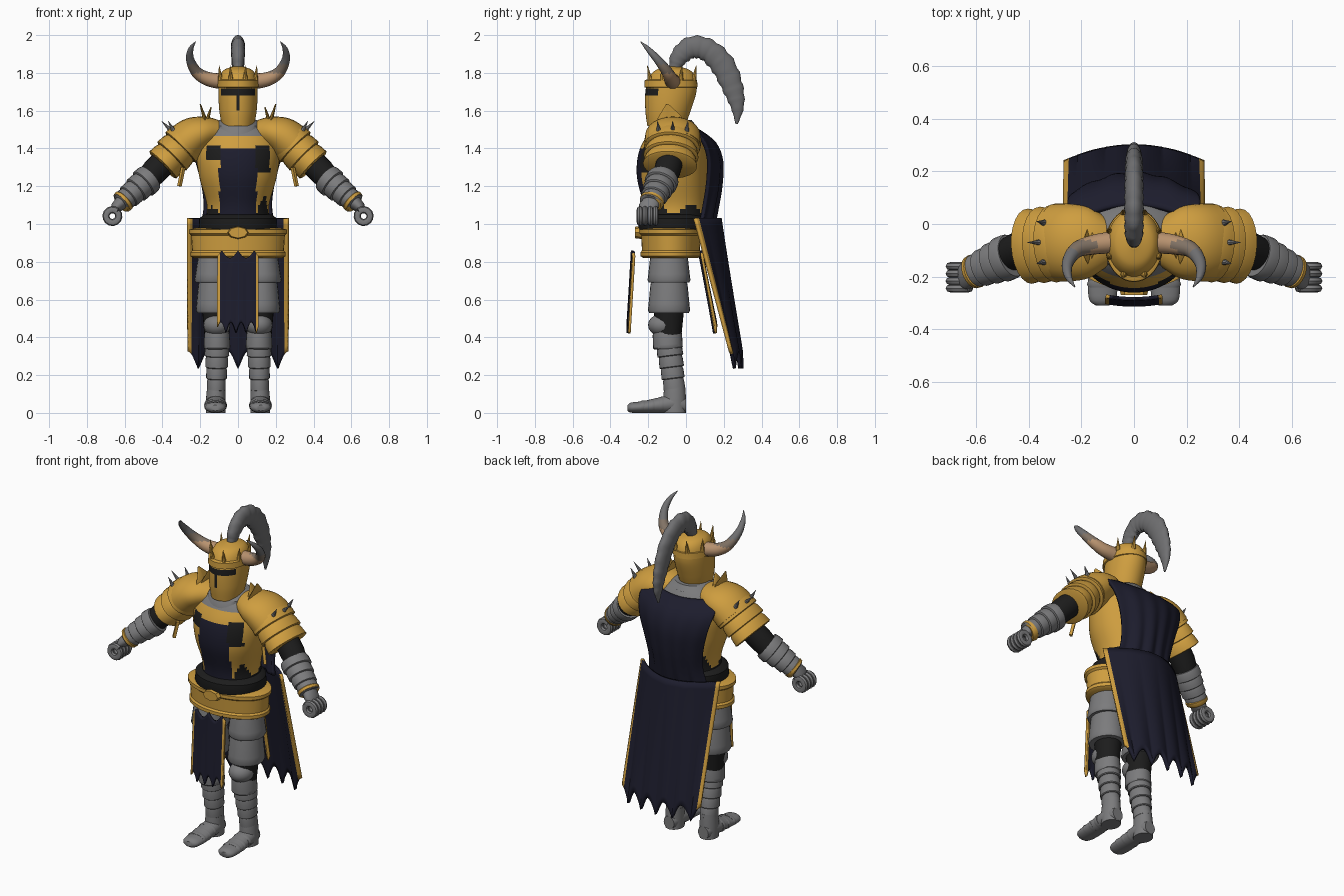
import bpy, bmesh
from math import sin, cos, pi
from mathutils import Vector

if "Cube" in bpy.data.objects:
    bpy.data.objects.remove(bpy.data.objects["Cube"])


def material(name, *rgb):
    m = bpy.data.materials.new(name)
    m.use_nodes = True
    m.diffuse_color = (*rgb, 1)
    m.node_tree.nodes["Principled BSDF"].inputs["Base Color"].default_value = (*rgb, 1)
    return m


GOLD = material("gold", .62, .34, .05)
STEEL = material("steel grey", .2, .2, .205)
NAVY = material("navy cloth", .012, .012, .026)
BLACK = material("black leather", .012, .012, .012)
TAN = material("horn tan", .48, .29, .16)
MID = material("horn brown grey", .22, .17, .13)
PLUME = material("plume grey", .16, .16, .165)


def spline(pts, k=6):
    """Catmull-Rom through tuples of any length."""
    out = []
    for i in range(len(pts) - 1):
        p = [pts[max(0, min(len(pts) - 1, i + d))] for d in (-1, 0, 1, 2)]
        for s in range(k):
            t = s / k
            out.append(tuple(b + t / 2 * (c - a + t * (2*a - 5*b + 4*c - d + t * (3*(b - c) + d - a)))
                             for a, b, c, d in zip(*p)))
    return out + [pts[-1]]


def finish(name, bm, mats, rule=None, pair=False, thickness=0):
    """Turn the bmesh into one object, or into a left and right pair."""
    mats = mats if isinstance(mats, list) else [mats]
    bmesh.ops.recalc_face_normals(bm, faces=bm.faces)
    if rule:
        for f in bm.faces:
            f.material_index = mats.index(rule(f.calc_center_median()))
    for prefix in (("left_", "right_") if pair else ("",)):
        me = bpy.data.meshes.new(prefix + name)
        if prefix == "right_":
            bmesh.ops.scale(bm, vec=(-1, 1, 1), verts=bm.verts)
            bmesh.ops.reverse_faces(bm, faces=bm.faces)
        bm.to_mesh(me)
        for m in mats:
            me.materials.append(m)
        me.shade_smooth()
        me.set_sharp_from_angle(angle=.7)
        ob = bpy.data.objects.new(prefix + name, me)
        bpy.context.scene.collection.objects.link(ob)
        if thickness:
            mod = ob.modifiers.new("thickness", "SOLIDIFY")
            mod.thickness, mod.offset = thickness, 0
    bm.free()


def tube(name, pts, mats, side=(1, 0, 0), axis=None, n=24, rule=None, pair=False):
    """Skin elliptical rings (x, y, z, half along side, half across)."""
    bm, rings = bmesh.new(), []
    pos = [Vector(p[:3]) for p in pts]
    for i, p in enumerate(pts):
        t = Vector(axis) if axis else pos[min(i + 1, len(pos) - 1)] - pos[max(i - 1, 0)]
        t.normalize()
        u = Vector(side)
        u = (u - t * u.dot(t)).normalized()
        v = t.cross(u)
        rings.append([bm.verts.new(pos[i] + u * p[3] * cos(2*pi*j/n) + v * p[4] * sin(2*pi*j/n))
                      for j in range(n)])
    for a, b in zip(rings, rings[1:]):
        for j in range(n):
            bm.faces.new((a[j], a[(j + 1) % n], b[(j + 1) % n], b[j]))
    bm.faces.new(rings[0][::-1])
    bm.faces.new(rings[-1])
    finish(name, bm, mats, rule, pair)


def plates(name, start, end, count, mat, side=(1, 0, 0), pair=True):
    """Overlapping armour bands between two elliptical rings."""
    def mix(t, s):
        p = [a + (b - a) * t for a, b in zip(start, end)]
        return (*p[:3], p[3] * s, p[4] * s)
    pts = []
    for i in range(count):
        pts += [mix((i + d) / count, s) for d, s in ((0, .9), (.25, .97), (.75, 1.02), (.93, 1.04), (1, .97))]
    axis = [b - a for a, b in zip(start[:3], end[:3])]
    tube(name, pts, mat, side, axis, pair=pair)


def spike(name, base, tip, r, mat, pair=False, n=8):
    tube(name, [(*base, r, r), (*tip, .001, .001)], mat, (0, 1, 0), n=n, pair=pair)


def sheet(name, func, mats, rule=None, nu=60, nv=20, thickness=.014):
    bm = bmesh.new()
    g = [[bm.verts.new(func(2 * i / nu - 1, j / nv)) for i in range(nu + 1)] for j in range(nv + 1)]
    for a, b in zip(g, g[1:]):
        for i in range(nu):
            bm.faces.new((a[i], a[i + 1], b[i + 1], b[i]))
    finish(name, bm, mats, rule, thickness=thickness)


UP = (0, 0, 1)


# Torso with painted tabard, chest band and leather patches
def torso_rule(c):
    x, front = abs(c.x), c.y < -.1
    if c.z > 1.46:
        return STEEL if x < .14 else BLACK
    if front and x < .098:
        return NAVY if c.z < 1.39 else GOLD
    if c.z < 1.1 + .05 * sin(c.x * 40 + c.y * 25):
        return BLACK
    if front and x < .17 and c.z > 1.33 - .06 * (c.x > 0) and c.z < 1.41:
        return BLACK
    return GOLD


tube("torso", spline([(0, -.06, 1, .175, .16), (0, -.06, 1.1, .165, .165), (0, -.075, 1.25, .205, .185),
                      (0, -.07, 1.38, .22, .18), (0, -.06, 1.48, .19, .14), (0, -.06, 1.55, .1, .09)]),
     [GOLD, NAVY, STEEL, BLACK], axis=UP, n=72, rule=torso_rule)
tube("gorget", [(0, -.075, 1.44, .14, .135), (0, -.07, 1.52, .13, .125), (0, -.07, 1.55, .09, .09)],
     STEEL, axis=UP, n=32)

# Belts and buckle
tube("leather_belt", [(0, -.07, z, r, r - .025) for z, r in ((.96, .2), (.98, .208), (1.03, .205), (1.05, .18))],
     BLACK, axis=UP, n=40)
tube("gold_girdle", [(0, -.08, z, r, r - .09) for z, r in
                     ((.82, .235), (.83, .252), (.85, .252), (.86, .243), (.94, .248), (.95, .26), (.97, .26), (.98, .22))],
     GOLD, axis=UP, n=40)
tube("buckle", [(0, -.27, .955, .05, .03), (0, -.23, .955, .06, .035)], GOLD, axis=(0, 1, 0), n=8)


# Helmet with sight slits, brow band and crown points
def helmet_rule(c):
    sight = 1.685 < c.z < 1.718 and abs(c.x) < .088
    breath = 1.6 < c.z < 1.69 and abs(c.x) < .011
    return BLACK if c.y < -.1 and (sight or breath) else GOLD


tube("helmet", spline([(0, -.105, 1.52, .085, .1), (0, -.095, 1.6, .099, .12), (0, -.08, 1.7, .104, .135),
                       (0, -.073, 1.77, .1, .125), (0, -.07, 1.815, .075, .09), (0, -.07, 1.835, .02, .025)], 10),
     [GOLD, BLACK], axis=UP, n=72, rule=helmet_rule)
tube("brow_band", [(0, -.08, z, r, r + .03) for z, r in ((1.72, .1), (1.725, .111), (1.76, .109), (1.765, .1))],
     GOLD, axis=UP, n=40)
for i in range(8):
    a = pi / 4 * (i + .5)
    spike("crown_point", (.1 * cos(a), -.075 + .125 * sin(a), 1.76),
          (.108 * cos(a), -.075 + .14 * sin(a), 1.84), .014, GOLD)

# Horns and plume
tube("horn", spline([(.085, -.07, 1.755, .042, .042), (.16, -.08, 1.768, .037, .037), (.22, -.1, 1.805, .03, .03),
                     (.253, -.15, 1.87, .022, .022), (.25, -.2, 1.925, .014, .014), (.225, -.24, 1.965, .002, .002)]),
     [TAN, MID, PLUME], (0, 1, 0), n=16, pair=True,
     rule=lambda c: TAN if c.z < 1.80 else MID if c.z < 1.845 else PLUME)
feather = spline([(0, -.06, 1.82, .025, .03), (0, -.035, 1.885, .034, .048), (0, .03, 1.935, .036, .058),
                  (0, .115, 1.92, .036, .06), (0, .195, 1.84, .034, .064), (0, .248, 1.72, .03, .055),
                  (0, .272, 1.62, .022, .035), (0, .268, 1.53, .004, .006)])
tube("plume", [(*p[:3], p[3] * (1 + .06 * sin(i * 2.3)), p[4] * (1 + .07 * sin(i * 1.9)))
               for i, p in enumerate(feather)], PLUME, n=20)

# Shoulder armour
ARM = (0, 1, 0)
tube("shoulder_plate", spline([(.1, -.07, 1.49, .09, .06), (.17, -.07, 1.485, .135, .085), (.24, -.07, 1.46, .148, .105),
                               (.30, -.07, 1.41, .148, .11)], 4), GOLD, ARM, pair=True)
plates("shoulder_lames", (.26, -.07, 1.45, .145, .115), (.40, -.085, 1.31, .138, .097), 3, GOLD, ARM)
tube("neck_fin", [(.165, -.08, 1.5, .09, .012), (.18, -.09, 1.57, .06, .01), (.2, -.1, 1.635, .006, .003)],
     GOLD, ARM, n=8, pair=True)
tube("neck_guard", [(.17, -.08, 1.5, .07, .01), (.16, -.08, 1.56, .05, .01), (.142, -.08, 1.62, .005, .003)],
     GOLD, ARM, n=8, pair=True)
for y in (-.14, -.07, 0):
    spike("shoulder_spike", (.325, y, 1.465), (.405 - abs(y + .07) * .5, y * 1.15 + .01, 1.545), .02, STEEL, True)
tube("hanging_strap", [(.29, -.17, 1.3, .012, .012), (.31, -.18, 1.2, .012, .012)], GOLD, n=4, pair=True)

# Arms, bracers and gripping hands
tube("elbow", [(.37, -.08, 1.35, .07, .07), (.44, -.1, 1.28, .07, .07), (.51, -.13, 1.2, .06, .06)],
     BLACK, ARM, pair=True)
plates("bracer", (.465, -.12, 1.245, .092, .084), (.62, -.185, 1.11, .06, .054), 4, STEEL, ARM)
tube("wrist_ring", [(.6, -.177, 1.128, .06, .056), (.604, -.179, 1.124, .066, .062), (.616, -.184, 1.113, .064, .06),
                    (.62, -.186, 1.11, .056, .052)], GOLD, ARM, pair=True)
tube("palm", [(.61, -.18, 1.12, .045, .04), (.645, -.2, 1.088, .052, .03), (.66, -.205, 1.07, .04, .015)],
     STEEL, ARM, pair=True)
for k in range(4):
    loop = [pi * .75 - 2 * pi * s / 14 for s in range(15)]
    tube("finger", [(.665 + .034 * cos(a), -.245 + .028 * k, 1.042 + .034 * sin(a), .016, .019) for a in loop],
         STEEL, ARM, n=8, pair=True)

# Legs, knees, greaves and boots
plates("hip_plate", (.125, -.09, .87, .085, .1), (.125, -.09, .69, .103, .11), 1, STEEL)
plates("thigh_plate", (.12, -.09, .72, .092, .1), (.12, -.09, .53, .1, .108), 1, STEEL)
tube("knee_wrap", [(.115, -.09, .55, .075, .08), (.112, -.095, .4, .065, .07)], BLACK, axis=UP, pair=True)
tube("knee_cap", [(.112, -.125, .465 - .06 * cos(a), .07 * sin(a) + .001, .075 * sin(a) + .001)
                  for a in (pi * s / 10 for s in range(11))], STEEL, axis=UP, pair=True)
plates("upper_greave", (.112, -.1, .435, .07, .082), (.111, -.095, .34, .068, .075), 1, STEEL)
plates("lower_greave", (.111, -.09, .36, .068, .07), (.115, -.06, .12, .047, .055), 4, STEEL)
tube("ankle", [(.115, -.06, .15, .047, .055), (.117, -.06, .08, .052, .06), (.117, -.06, .0, .052, .06)],
     STEEL, axis=UP, pair=True)
tube("boot", spline([(.117, -.0, .04, .035, .038), (.117, -.06, .05, .052, .05), (.118, -.15, .04, .055, .04),
                     (.119, -.23, .031, .057, .031), (.12, -.29, .028, .05, .027), (.12, -.31, .026, .025, .015)], 3),
     STEEL, axis=(0, -1, 0), pair=True)
for y, r in ((-.13, .043), (-.18, .037), (-.23, .033)):
    tube("boot_band", [(.119, y + .012, r, .056, r), (.119, y, r, .06, r), (.119, y - .012, r - .002, .055, r - .002)],
         STEEL, axis=(0, -1, 0), pair=True)


# Cloth: back skirt, upper cape and two loin cloths
def edged(half):
    return lambda c: GOLD if abs(c.x) > half else NAVY


def back_skirt(u, v):
    hem = .235 + .09 * abs(sin(2.5 * pi * u))
    bow = 1 - u * u
    return .265 * u, (.045 + .135 * bow) * (1 - v) + (.235 + .06 * bow) * v, 1.03 * (1 - v) + hem * v


CAPE = spline([(.24, .07, 1.52), (.25, .15, 1.45), (.225, .185, 1.35), (.19, .18, 1.22), (.175, .16, 1.1),
               (.19, .14, 1.0)], 4)


def upper_cape(u, v):
    half, y, z = CAPE[round(v * 20)]
    return half * u, y - .07 * u * u + .008 * sin(u * 14) * v, z - .03 * (1 - u * u) * (1 - v)


def loin_cloth(y_top, y_end):
    def point(u, v):
        hem = .42 + .06 * abs(sin(2 * pi * u + .6))
        top = .86 - .04 * abs(sin(4 * u))
        return .108 * u, y_top + (y_end - y_top) * v + .01 * u * u, top + (hem - top) * v
    return point


sheet("back_skirt", back_skirt, [NAVY, GOLD], edged(.243), thickness=.018)
sheet("upper_cape", upper_cape, NAVY, thickness=.02)
sheet("front_loin_cloth", loin_cloth(-.285, -.308), [NAVY, GOLD], edged(.092))
sheet("back_loin_cloth", loin_cloth(.075, .15), [NAVY, GOLD], edged(.092))
